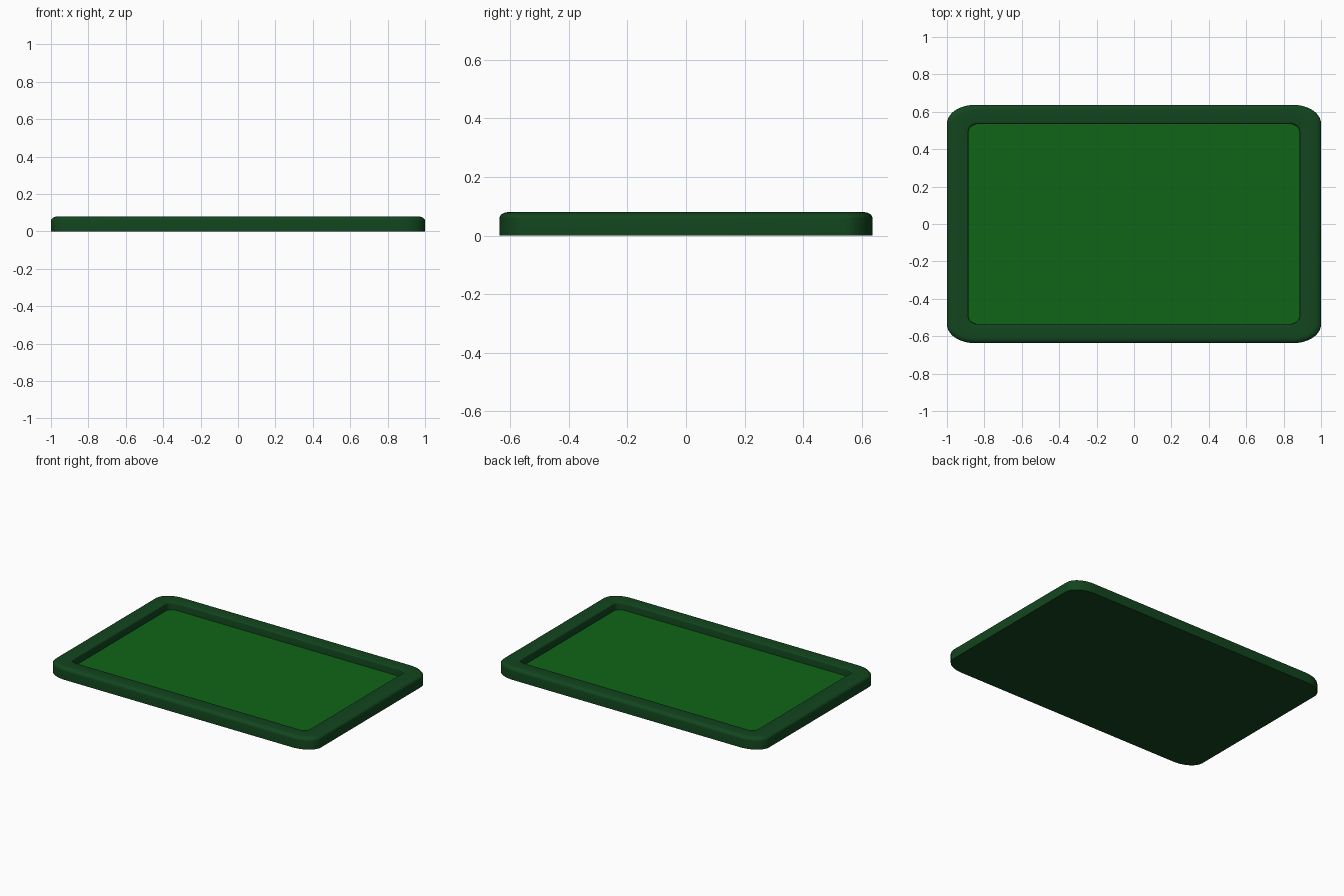
import bpy, bmesh, math

if "Cube" in bpy.data.objects:
    bpy.data.objects.remove(bpy.data.objects["Cube"])

SEG = 10  # segments per rounded corner


def material(name, rgb):
    m = bpy.data.materials.new(name)
    m.diffuse_color = (*rgb, 1)
    m.use_nodes = True
    m.node_tree.nodes["Principled BSDF"].inputs["Base Color"].default_value = m.diffuse_color
    return m


def ring(bm, hx, hy, rx, ry, z):
    """Rounded rectangle loop with elliptical corners."""
    verts = []
    for q, (sx, sy) in enumerate([(1, 1), (-1, 1), (-1, -1), (1, -1)]):
        for i in range(SEG + 1):
            a = math.pi / 2 * (q + i / SEG)
            verts.append(bm.verts.new((sx * (hx - rx) + rx * math.cos(a),
                                       sy * (hy - ry) + ry * math.sin(a), z)))
    return verts


def loft(name, sections, mat, cap_top):
    bm = bmesh.new()
    rings = [ring(bm, *s) for s in sections]
    for a, b in zip(rings, rings[1:]):
        n = len(a)
        for i in range(n):
            j = (i + 1) % n
            bm.faces.new((a[i], a[j], b[j], b[i]))
    bm.faces.new(rings[0][::-1])
    if cap_top:
        bm.faces.new(rings[-1])
    mesh = bpy.data.meshes.new(name)
    bm.to_mesh(mesh)
    bm.free()
    ob = bpy.data.objects.new(name, mesh)
    bpy.context.collection.objects.link(ob)
    mesh.materials.append(mat)
    bpy.context.view_layer.objects.active = ob
    ob.select_set(True)
    bpy.ops.object.shade_smooth_by_angle(angle=math.radians(35))
    ob.select_set(False)
    return ob


HX, HY, H, FLOOR = 1.0, 0.637, 0.08, 0.03
rim_green = material("rim_green", (0.006, 0.06, 0.013))
floor_green = material("floor_green", (0.005, 0.13, 0.008))

# Tray body: flat base, outer wall, rounded top edge, rim, inner wall
profile = [(HX, HY, 0.15, 0.10, 0.0)]
for k in range(7):
    t = math.pi / 2 * k / 6
    d = 1 - math.cos(t)
    profile.append((HX - 0.04 * d, HY - 0.03 * d, 0.15 - 0.04 * d, 0.10 - 0.03 * d,
                    H - 0.022 * (1 - math.sin(t))))
for k in range(4):
    t = math.pi / 2 * k / 3
    d = 0.008 * (1 - math.sin(t))
    profile.append((0.886 + d, 0.535 + d, 0.05 + d, 0.04 + d, H - 0.008 * (1 - math.cos(t))))
profile.append((0.886, 0.535, 0.05, 0.04, 0.02))
loft("tray_body", profile, rim_green, True)

# Recessed floor panel
loft("tray_floor", [(0.885, 0.534, 0.05, 0.04, 0.021), (0.885, 0.534, 0.05, 0.04, FLOOR)],
     floor_green, True)
